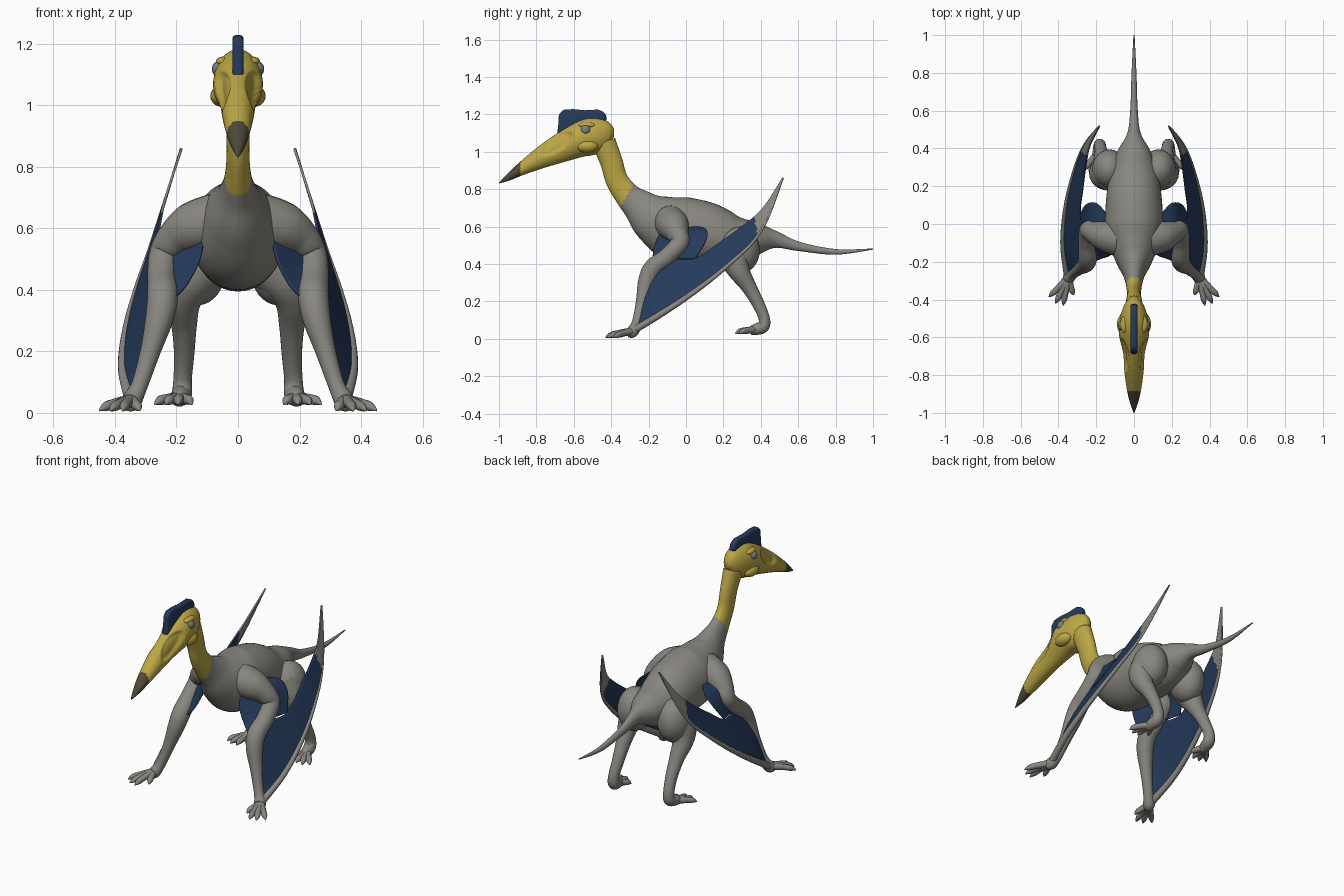
import bpy, bmesh, math
from mathutils import Vector

if "Cube" in bpy.data.objects:
    bpy.data.objects.remove(bpy.data.objects["Cube"])


def material(name, rgb):
    m = bpy.data.materials.new(name)
    m.diffuse_color = (*rgb, 1)
    m.use_nodes = True
    m.node_tree.nodes["Principled BSDF"].inputs["Base Color"].default_value = m.diffuse_color
    return m


GREY = material("warm grey skin", (0.25, 0.24, 0.215))
YELLOW = material("yellow skin", (0.50, 0.385, 0.06))
BLUE = material("navy membrane", (0.018, 0.042, 0.105))
DARK = material("dark beak tip", (0.075, 0.066, 0.04))
EYE = material("eye grey", (0.20, 0.21, 0.22))


def spline(pts, n):
    """Catmull-Rom through tuples of any length, n steps per span."""
    out = []
    for i in range(len(pts) - 1):
        p0, p1, p2, p3 = (pts[max(i - 1, 0)], pts[i], pts[i + 1], pts[min(i + 2, len(pts) - 1)])
        for k in range(n):
            t = k / n
            out.append([0.5 * (2 * b + (c - a) * t + (2 * a - 5 * b + 4 * c - d) * t * t
                               + (3 * b - a - 3 * c + d) * t ** 3)
                        for a, b, c, d in zip(p0, p1, p2, p3)])
    out.append(list(pts[-1]))
    return out


def finish(name, bm, mats, rule=None, mirror=False, solid=0):
    bmesh.ops.recalc_face_normals(bm, faces=bm.faces)
    for f in bm.faces:
        f.smooth = True
        if rule:
            f.material_index = rule(f.calc_center_median())
    me = bpy.data.meshes.new(name)
    bm.to_mesh(me)
    bm.free()
    for m in mats:
        me.materials.append(m)
    ob = bpy.data.objects.new(name, me)
    bpy.context.collection.objects.link(ob)
    if solid:
        s = ob.modifiers.new("thickness", 'SOLIDIFY')
        s.thickness, s.offset = solid, 0
    if mirror:
        ob.modifiers.new("mirror", 'MIRROR').use_mirror_merge = False
    return ob


def loft(name, pts, mats, rule=None, mirror=False, n=8, seg=24, warp=None):
    """Tube through (x, y, z, half_width, half_height) stations."""
    st = spline(pts, n)
    bm = bmesh.new()
    rings, a = [], None
    for i, s in enumerate(st):
        t = (Vector(st[min(i + 1, len(st) - 1)][:3]) - Vector(st[max(i - 1, 0)][:3])).normalized()
        if a is None:
            a = Vector((1, 0, 0)) if abs(t.x) < 0.8 else Vector((0, 1, 0))
        a = (a - t * a.dot(t)).normalized()
        b = t.cross(a)
        ring = []
        for k in range(seg):
            w = 2 * math.pi * k / seg
            co = (Vector(s[:3]) + a * math.cos(w) * max(s[3], .002)
                  + b * math.sin(w) * max(s[4], .002))
            ring.append(bm.verts.new(warp(co) if warp else co))
        rings.append(ring)
    for r, q in zip(rings, rings[1:]):
        for k in range(seg):
            j = (k + 1) % seg
            bm.faces.new((r[k], r[j], q[j], q[k]))
    bm.faces.new(rings[0])
    bm.faces.new(rings[-1])
    return finish(name, bm, mats, rule, mirror)


def limb(name, pts, **kw):
    return loft(name, [(*p, p[3]) for p in pts], [GREY], mirror=True, **kw)


def sheet(name, edge_a, edge_b, mats, rule=None, n=10, rows=16):
    """Thin membrane ruled between two matching curves."""
    A, B = spline(edge_a, n), spline(edge_b, n)
    bm = bmesh.new()
    g = [[bm.verts.new(Vector(p).lerp(Vector(q), j / rows)) for j in range(rows + 1)]
         for p, q in zip(A, B)]
    for i in range(len(g) - 1):
        for j in range(rows):
            bm.faces.new((g[i][j], g[i + 1][j], g[i + 1][j + 1], g[i][j + 1]))
    return finish(name, bm, mats, rule, True, 0.008)


def ball(name, loc, rad, mat, mirror=True):
    bm = bmesh.new()
    bmesh.ops.create_uvsphere(bm, u_segments=24, v_segments=16, radius=1)
    for v in bm.verts:
        v.co = Vector(loc) + Vector([c * r for c, r in zip(v.co, rad)])
    return finish(name, bm, [mat], mirror=mirror)


# tail, torso and neck: (y, z, half width, half height)
torso = [(1.0, .48, .003, .003), (.8, .465, .013, .015), (.6, .495, .02, .025),
         (.48, .53, .036, .045), (.38, .535, .09, .088), (.25, .53, .13, .135),
         (.1, .565, .15, .168), (-.05, .588, .15, .176), (-.17, .645, .105, .135),
         (-.25, .71, .062, .093), (-.315, .77, .043, .069), (-.37, .85, .037, .06),
         (-.40, .95, .04, .06), (-.44, 1.05, .048, .065)]
loft("body_and_neck", [(0, *p) for p in torso], [GREY, YELLOW],
     lambda c: int(-.12 * (c.y + .315) + .07 * (c.z - .77) > 0), n=10, seg=40)


# head and beak, with a sunken opening on each side of the snout
def dent(co):
    u, v = co.y + .69, co.z - 1.045
    p, q = u * .83 + v * .56, -u * .56 + v * .83
    d = (p / .105) ** 2 + (q / .04) ** 2
    if d < 1:
        co.x *= 1 - .28 * min(1, (1 - d) * 2.5)
    return co


head = [(-.385, 1.10, .015, .02), (-.41, 1.10, .04, .06), (-.45, 1.095, .06, .085),
        (-.51, 1.082, .076, .10), (-.58, 1.06, .08, .092), (-.68, 1.015, .06, .076),
        (-.78, .965, .051, .056), (-.88, .908, .037, .034), (-.95, .863, .02, .018),
        (-1.0, .832, .002, .002)]
loft("head_and_beak", [(0, *p) for p in head], [YELLOW, DARK],
     lambda c: int(c.y < -.885), n=12, seg=56, warp=dent)
ball("cheek", (.052, -.53, 1.03), (.038, .06, .035), YELLOW)
ball("brow", (.048, -.53, 1.142), (.024, .045, .016), YELLOW)
ball("eye", (.06, -.537, 1.118), (.025, .027, .027), EYE)

# crest plate
outline = [(-.69, 1.09), (-.682, 1.15), (-.68, 1.20), (-.655, 1.226), (-.60, 1.228),
           (-.54, 1.222), (-.47, 1.226), (-.435, 1.21), (-.42, 1.175), (-.45, 1.15),
           (-.55, 1.12), (-.64, 1.06)]
bm = bmesh.new()
f = bm.faces.new([bm.verts.new((-.018, y, z)) for y, z in outline])
ext = bmesh.ops.extrude_face_region(bm, geom=[f])
bmesh.ops.translate(bm, vec=(.036, 0, 0), verts=[e for e in ext["geom"] if isinstance(e, bmesh.types.BMVert)])
crest = finish("crest", bm, [BLUE])
bev = crest.modifiers.new("round", 'BEVEL')
bev.width, bev.segments = .012, 3

# front limbs
limb("front_leg", [(.07, -.08, .62, .095), (.15, -.065, .60, .083), (.21, -.045, .56, .06),
                   (.24, -.035, .51, .05), (.248, -.10, .44, .047), (.245, -.175, .38, .05),
                   (.255, -.21, .31, .046), (.285, -.235, .2, .033), (.32, -.262, .09, .027),
                   (.345, -.285, .04, .032), (.355, -.31, .028, .022)])
for i, (x, y) in enumerate([(.45, -.385), (.415, -.42), (.375, -.43), (.32, -.375)]):
    limb("front_toe_%d" % (i + 1), [(.348, -.285, .04, .022), (.35 + (x - .35) * .5, (y - .29) / 2, .03, .017),
                                    (.35 + (x - .35) * .8, -.29 + (y + .29) * .8, .02, .015),
                                    (x, y, .008, .003)], seg=12)

# hind limbs
ball("thigh", (.13, .29, .475), (.092, .105, .125), GREY)
limb("hind_leg", [(.12, .27, .48, .10), (.16, .265, .42, .08), (.178, .285, .36, .058),
                  (.175, .335, .28, .041), (.175, .385, .19, .033), (.18, .418, .11, .03),
                  (.182, .412, .065, .033), (.19, .37, .05, .03), (.195, .345, .042, .022)])
for i, (x, y) in enumerate([(.27, .285), (.235, .265), (.195, .265), (.15, .30)]):
    limb("hind_toe_%d" % (i + 1), [(.19, .375, .048, .022), ((x + .19) / 2, (y + .375) / 2, .045, .017),
                                   (.19 + (x - .19) * .8, .375 + (y - .375) * .8, .04, .015),
                                   (x, y, .028, .003)], seg=12)

# folded wing: long finger along the lower edge, membrane above it
lead = [(.35, -.28, .045), (.372, -.13, .135), (.37, 0, .22), (.353, .13, .315),
        (.325, .25, .415), (.29, .36, .52), (.25, .44, .65), (.185, .52, .86)]
trail = [(.325, -.262, .09), (.29, -.225, .26), (.255, -.11, .41), (.285, .05, .43),
         (.272, .18, .515), (.255, .31, .61), (.235, .41, .70), (.183, .515, .86)]
limb("wing_finger", [(*p, .02 - .0024 * i) for i, p in enumerate(lead)], seg=14)
sheet("wing_membrane", lead, trail, [BLUE, GREY],
      lambda c: int(c.y + .25 * (c.z - .6) > .375 or c.y > .39))

# small membranes in front of and behind the elbow
sheet("rear_arm_membrane",
      [(.13, -.03, .6), (.22, -.03, .56), (.245, -.05, .5), (.25, -.1, .43)],
      [(.14, .05, .6), (.20, .11, .58), (.25, .105, .52), (.285, .05, .43)], [BLUE])
sheet("front_arm_membrane",
      [(.14, -.09, .6), (.2, -.06, .54), (.235, -.08, .47), (.24, -.16, .39)],
      [(.112, -.13, .58), (.125, -.165, .50), (.165, -.18, .42), (.205, -.195, .375)], [BLUE])
